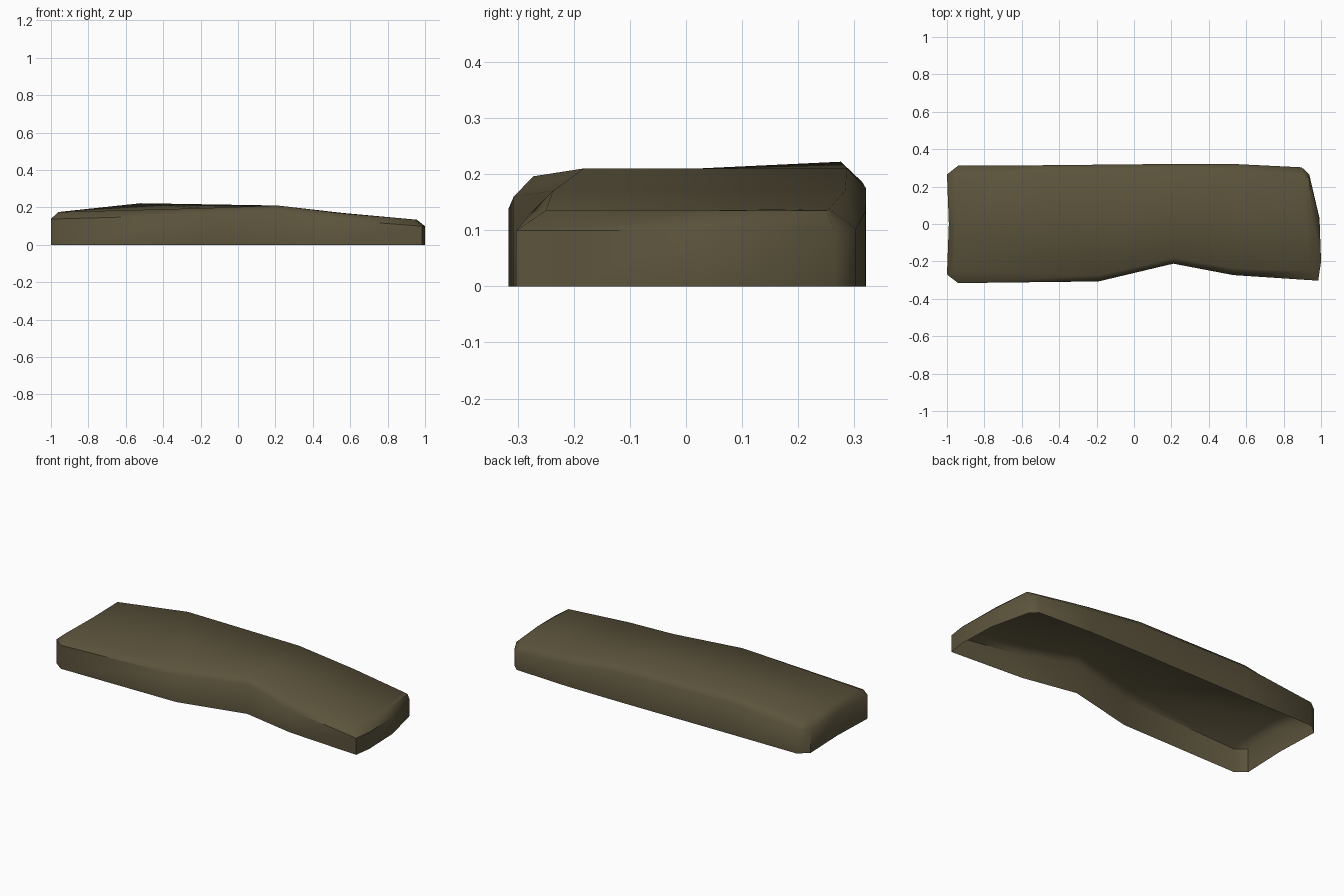
import bpy, bmesh, math

if "Cube" in bpy.data.objects:
    bpy.data.objects.remove(bpy.data.objects["Cube"])

# Outline, counter-clockwise: wall x, wall y, top-rim x, top-rim y, top-rim z
OUTLINE = [
    (-1.00, -0.27, -0.96, -0.245, 0.175),
    (-0.94, -0.316, -0.96, -0.245, 0.175),
    (-0.19, -0.307, -0.18, -0.272, 0.196),
    (0.21, -0.212, 0.21, -0.182, 0.21),
    (0.53, -0.273, 0.54, -0.237, 0.17),
    (0.985, -0.303, 0.945, -0.25, 0.135),
    (1.00, -0.20, 0.945, -0.25, 0.135),
    (0.992, 0.03, 0.955, 0.02, 0.135),
    (0.937, 0.265, 0.935, 0.25, 0.135),
    (0.897, 0.303, 0.90, 0.255, 0.138),
    (0.55, 0.32, 0.56, 0.284, 0.17),
    (0.20, 0.321, 0.20, 0.287, 0.21),
    (-0.50, 0.314, -0.52, 0.276, 0.222),
    (-0.94, 0.312, -0.96, 0.245, 0.175),
    (-1.00, 0.265, -0.96, 0.245, 0.175),
    (-0.99, 0.0, -0.955, 0.0, 0.175),
]
# Gently folded top, as panels across the rim
TOP_PANELS = [(15, 0, 2), (15, 2, 12), (15, 12, 14), (2, 3, 11), (2, 11, 12),
              (3, 4, 10, 11), (4, 5, 7, 9, 10), (7, 8, 9)]

# Material
mat = bpy.data.materials.new("dark olive brown")
mat.diffuse_color = (0.105, 0.087, 0.045, 1)
mat.use_nodes = True
mat.node_tree.nodes["Principled BSDF"].inputs["Base Color"].default_value = mat.diffuse_color

# Open-bottomed shell: wall, chamfered shoulder, top
bm = bmesh.new()
base = [bm.verts.new((x, y, 0)) for x, y, *_ in OUTLINE]
wall = [bm.verts.new((x, y, z - 0.036)) for x, y, _, _, z in OUTLINE]
rim = [bm.verts.new((x, y, z)) for _, _, x, y, z in OUTLINE]
n = len(OUTLINE)
for low, high in ((base, wall), (wall, rim)):
    for i in range(n):
        j = (i + 1) % n
        bm.faces.new((low[i], low[j], high[j], high[i])).smooth = True
for panel in TOP_PANELS:
    bm.faces.new([rim[i] for i in panel])
bmesh.ops.remove_doubles(bm, verts=bm.verts[:], dist=0.001)
bmesh.ops.recalc_face_normals(bm, faces=bm.faces[:])
if max(bm.faces, key=lambda f: f.calc_center_median().z).normal.z < 0:
    bmesh.ops.reverse_faces(bm, faces=bm.faces[:])

mesh = bpy.data.meshes.new("slab_shell")
bm.to_mesh(mesh)
bm.free()
mesh.materials.append(mat)
slab = bpy.data.objects.new("slab_shell", mesh)
bpy.context.collection.objects.link(slab)
bpy.context.view_layer.objects.active = slab
slab.select_set(True)
bpy.ops.object.shade_smooth_by_angle(angle=math.radians(50))
